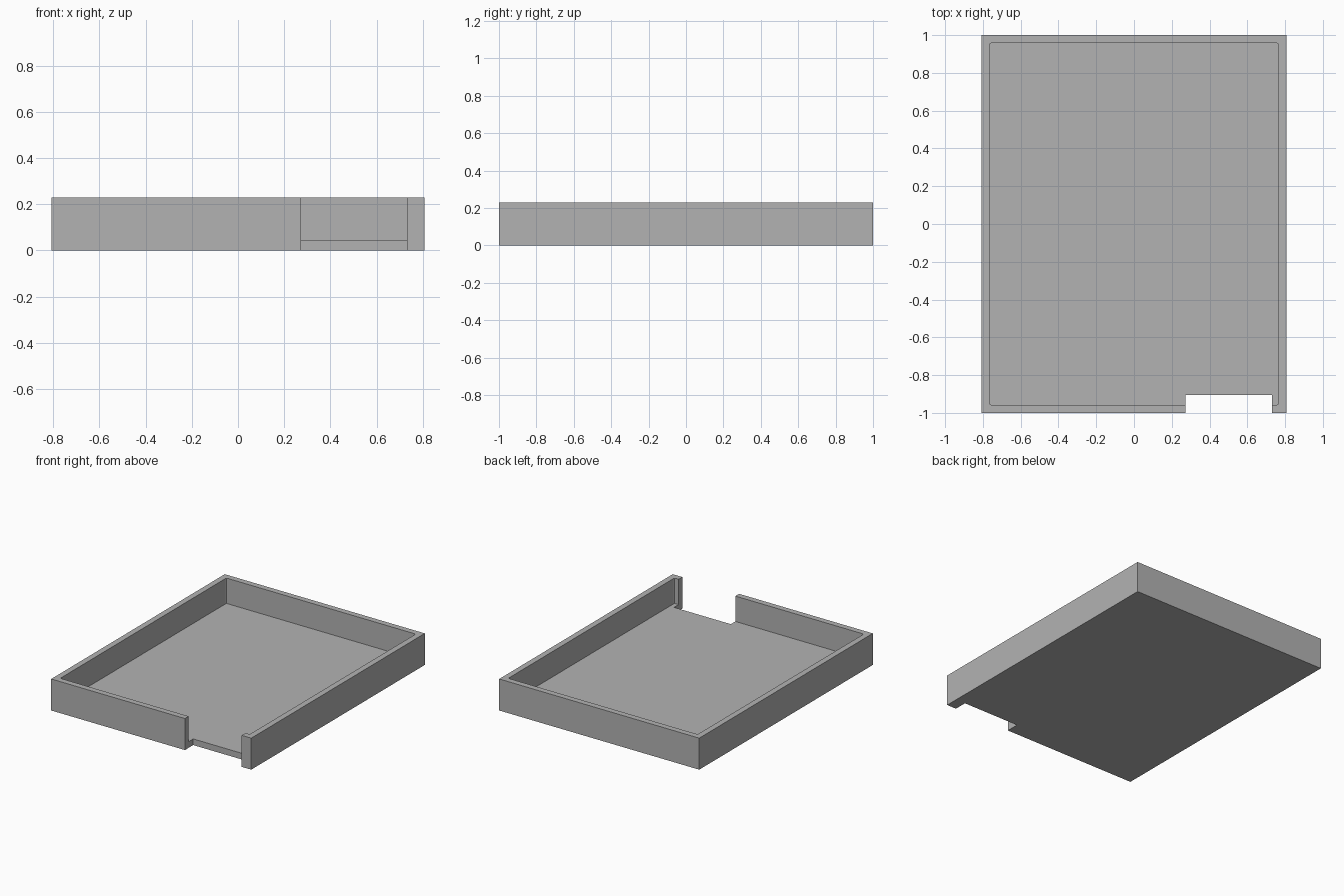
import bpy
import bmesh

if "Cube" in bpy.data.objects:
    bpy.data.objects.remove(bpy.data.objects["Cube"], do_unlink=True)

HALF_X, HALF_Y, HEIGHT = 0.807, 1.0, 0.23
WALL, FLOOR = 0.043, 0.045

grey = bpy.data.materials.new("plain grey")
grey.use_nodes = True
colour = (0.45, 0.45, 0.45, 1)
grey.diffuse_color = colour
for node in grey.node_tree.nodes:
    if node.type == "BSDF_PRINCIPLED":
        node.inputs["Base Color"].default_value = colour


def box(name, low, high, corner=0):
    """Box between two corners, with optionally rounded upright edges."""
    bm = bmesh.new()
    bmesh.ops.create_cube(bm, size=1)
    for v in bm.verts:
        v.co = [a + (c + 0.5) * (b - a) for a, b, c in zip(low, high, v.co)]
    if corner:
        upright = [e for e in bm.edges
                   if abs(e.verts[0].co.z - e.verts[1].co.z) > 0.01]
        bmesh.ops.bevel(bm, geom=upright, offset=corner, segments=2,
                        profile=0.5, affect="EDGES")
    mesh = bpy.data.meshes.new(name)
    bm.to_mesh(mesh)
    bm.free()
    mesh.materials.append(grey)
    obj = bpy.data.objects.new(name, mesh)
    bpy.context.collection.objects.link(obj)
    return obj


def cut(target, cutter):
    """Subtract the cutter and remove it."""
    cutter.hide_render = True
    mod = target.modifiers.new("cut", "BOOLEAN")
    mod.operation = "DIFFERENCE"
    mod.solver = "EXACT"
    mod.object = cutter
    bpy.context.view_layer.objects.active = target
    bpy.ops.object.modifier_apply(modifier=mod.name)
    bpy.data.objects.remove(cutter, do_unlink=True)


# Solid block that becomes the open tray
tray = box("tray", (-HALF_X, -HALF_Y, 0), (HALF_X, HALF_Y, HEIGHT))

# Hollow inside, leaving floor and walls
ix, iy = HALF_X - WALL, HALF_Y - WALL
cut(tray, box("hollow", (-ix, -iy, FLOOR), (ix, iy, HEIGHT + 0.1), 0.008))

# Opening through the front wall and the floor edge
cut(tray, box("front_opening", (0.272, -1.1, -0.1), (0.73, -0.905, HEIGHT + 0.1)))
